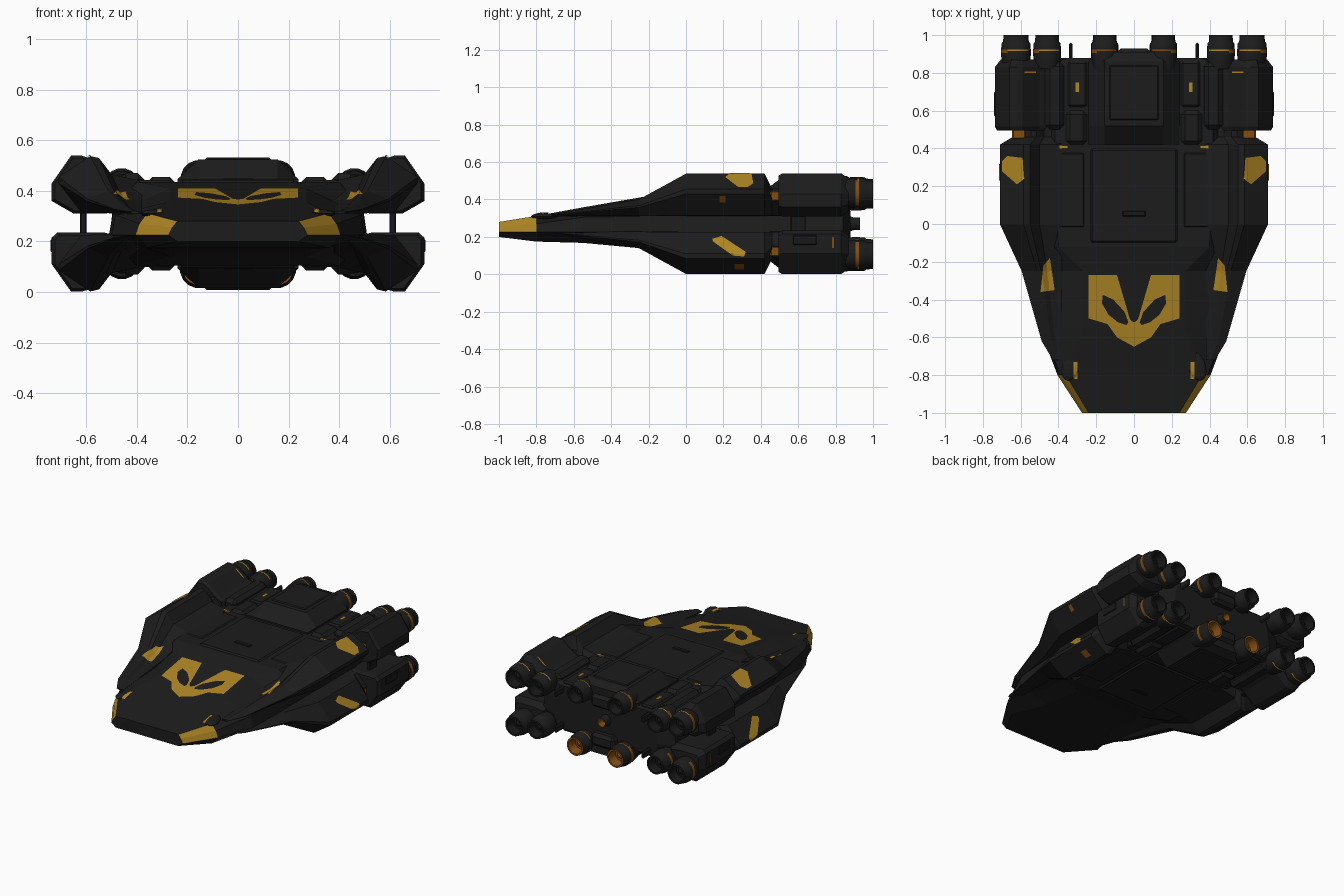
import bpy, bmesh, math
from mathutils import Vector
from mathutils.bvhtree import BVHTree

MID = 0.27  # height of the mirror plane between upper and lower hull

if "Cube" in bpy.data.objects:
    bpy.data.objects.remove(bpy.data.objects["Cube"])


def material(name, r, g, b):
    m = bpy.data.materials.new(name)
    m.use_nodes = True
    m.diffuse_color = (r, g, b, 1)
    shader = next(n for n in m.node_tree.nodes if n.type == "BSDF_PRINCIPLED")
    shader.inputs["Base Color"].default_value = (r, g, b, 1)
    shader.inputs["Roughness"].default_value = 0.8
    return m


DARK = material("charcoal hull", 0.0118, 0.0118, 0.0118)
DEEP = material("black trim", 0.009, 0.009, 0.009)
GOLD = material("gold paint", 0.43, 0.24, 0.018)
RUST = material("burnt orange", 0.22, 0.075, 0.006)


def finish(name, bm, mats, mirror="", bevel=0.0, smooth=False, rule=None, fix=True):
    """Turn a bmesh into an object that may mirror across x and the middle plane."""
    if fix:
        bmesh.ops.recalc_face_normals(bm, faces=bm.faces)
    bm.normal_update()
    if rule:
        for f in bm.faces:
            f.material_index = rule(f)
    bmesh.ops.translate(bm, verts=bm.verts, vec=(0, 0, -MID))
    me = bpy.data.meshes.new(name)
    bm.to_mesh(me)
    bm.free()
    for m in mats:
        me.materials.append(m)
    ob = bpy.data.objects.new(name, me)
    bpy.context.collection.objects.link(ob)
    ob.location.z = MID
    if smooth:
        bpy.ops.object.select_all(action="DESELECT")
        ob.select_set(True)
        bpy.context.view_layer.objects.active = ob
        bpy.ops.object.shade_smooth_by_angle(angle=math.radians(35))
    if bevel:
        b = ob.modifiers.new("bevel", "BEVEL")
        b.width, b.segments = bevel, 1
    if mirror:
        mod = ob.modifiers.new("mirror", "MIRROR")
        mod.use_axis = ("x" in mirror, False, "z" in mirror)
        mod.use_mirror_merge = False
    return ob


def loft(name, sections, mats=(DARK,), **kw):
    """Skin a list of (y, ring of x-z points) and cap both ends."""
    bm = bmesh.new()
    rings = [[bm.verts.new((x, y, z)) for x, z in ring] for y, ring in sections]
    n = len(rings[0])
    for a, b in zip(rings, rings[1:]):
        for i in range(n):
            j = (i + 1) % n
            bm.faces.new((a[i], a[j], b[j], b[i]))
    bm.faces.new(rings[0])
    bm.faces.new(rings[-1])
    return finish(name, bm, mats, **kw)


def both(half):
    return half + [(-x, z) for x, z in reversed(half)]


def box(name, x, y, z, mat=DARK, mirror="x", bevel=0.01):
    """Box given by its (low, high) span on each axis."""
    bm = bmesh.new()
    bmesh.ops.create_cube(bm, size=1)
    for v in bm.verts:
        v.co = [s[0] if c < 0 else s[1] for c, s in zip(v.co, (x, y, z))]
    return finish(name, bm, (mat,), mirror, bevel)


# Central hull: y, half width, flat half width, top, upper edge, lower edge, bottom
hull_rows = [
    (-1, .275, .24, .28, .255, .225, .2), (-.8, .405, .36, .312, .27, .225, .175),
    (-.55, .5, .27, .358, .305, .225, .168), (-.25, .51, .27, .41, .31, .23, .14),
    (-.12, .51, .4, .435, .33, .21, .105), (.84, .51, .43, .435, .33, .21, .105),
    (.88, .4, .36, .42, .33, .21, .12)]
hull = loft("central_hull",
            [(y, both([(t, bot), (w, lo), (w - .015, hi), (t, top)]))
             for y, w, t, top, hi, lo, bot in hull_rows],
            (DARK, GOLD),
            rule=lambda f: int(f.calc_center_median().y < -.85 and abs(f.normal.x) > .3
                               and f.normal.z > 0))


def scaled(ring, x0, z0, sx, sz):
    return [(x0 + (x - x0) * sx, z0 + (z - z0) * sz) for x, z in ring]


# Forward shoulders: one undercut ring, scaled along the length
shoulder = [(.38, .31), (.38, .44), (.5, .465), (.55, .53), (.585, .538),
            (.71, .455), (.71, .43), (.62, .315)]
shoulder_rows = ((-.72, .15, .05), (-.62, .33, .12), (-.25, .65, .4), (0, 1, 1),
                 (.42, 1, 1), (.46, .8, .65), (.55, .8, .65))
shoulders = loft("shoulder_pods",
                 [(y, scaled(shoulder, .38, .31, sx, sz)) for y, sx, sz in shoulder_rows],
                 mirror="xz")


# Rear engine pods
def engine_pods(name, ring, z0):
    rows = ((.495, .9), (.515, 1), (.83, 1), (.87, .75))
    return loft(name, [(y, scaled(ring, .61, z0, k, k)) for y, k in rows], mirror="x")


upper_pods = engine_pods("upper_engine_pods", [
    (.46, .32), (.46, .44), (.5, .46), (.59, .53), (.62, .54), (.66, .54),
    (.737, .43), (.737, .36), (.65, .31), (.53, .31)], .42)
lower_pods = engine_pods("lower_engine_pods", [
    (.46, .22), (.46, .1), (.5, .08), (.59, .01), (.62, .001), (.66, .001),
    (.737, .11), (.737, .215), (.715, .235), (.53, .235)], .12)

# Raised spine blocks, above and below
spine = loft("spine_block",
             [(y, both([(w, .4), (w, .445), (w * .65, h)]))
              for y, w, h in ((.42, .24, .446), (.52, .24, .525), (.86, .24, .525), (.91, .2, .5))],
             mirror="z")

# Nozzles: profile of (y, radius) turned about the engine axis
NOZZLE = [(.82, .85), (.86, .95), (.89, 1), (.905, 1), (.917, 1), (.925, 1), (.955, .97),
          (.965, .87), (1, .84), (1, .68), (.94, .52), (.94, .3), (.965, .1)]


def nozzle(name, x, z, radius, inner, trim, mirror, shift=0):
    bm = bmesh.new()
    sides = 16
    rings = []
    for y, r in NOZZLE:
        ring = []
        for i in range(sides):
            a = math.tau * (i + .5) / sides
            ring.append(bm.verts.new((x + radius * r * math.cos(a), y + shift,
                                      z + radius * r * math.sin(a))))
        rings.append(ring)
    for a, b in zip(rings, rings[1:]):
        for i in range(sides):
            j = (i + 1) % sides
            bm.faces.new((a[i], a[j], b[j], b[i]))
    bm.faces.new(rings[-1])

    def rule(f):
        c = f.calc_center_median()
        y = c.y - shift
        if y > .93 and math.hypot(c.x - x, c.z - z) < radius * .8:
            return 1
        if .905 < y < .925 and f.normal.x > .5:
            return 2
        return 3 if .917 < y < .925 and f.normal.z > .6 else 0
    return finish(name, bm, (DARK, inner, RUST, trim), mirror, smooth=True, rule=rule)


nozzle("outer_nozzles", .625, .435, .08, DEEP, GOLD, "xz")
nozzle("inner_nozzles", .46, .415, .075, DEEP, GOLD, "xz")
nozzle("upper_center_nozzles", .155, .45, .072, DEEP, RUST, "x")
nozzle("lower_center_nozzles", .155, .09, .075, RUST, RUST, "x")
nozzle("middle_nozzle", 0, MID, .04, RUST, RUST, "", -.07)

# Housings, panels and small fittings
box("nozzle_housing", (.37, .47), (.5, .86), (.38, .47), mirror="xz", bevel=.025)
box("shoulder_lump", (.25, .36), (.42, .6), (.4, .455), mirror="xz", bevel=.02)
box("deck_plate", (-.23, .23), (-.1, .4), (.42, .444), mirror="z")
box("side_deck_plate", (.26, .42), (-.02, .38), (.42, .441), mirror="xz")
box("rear_deck_plate", (.25, .35), (.62, .86), (.42, .445), mirror="xz")
box("deck_hatch", (-.06, .06), (.04, .07), (.43, .45), DEEP, mirror="z", bevel=.004)
box("spine_cover", (-.13, .13), (.55, .84), (.5, .532), mirror="z", bevel=.006)
box("nose_intake", (-.19, .19), (-1, -.9), (.215, .262), DEEP, mirror="", bevel=.004)
box("pod_side_panel", (.7, .742), (.57, .7), (.155, .21), DEEP, "x", .006)
box("pod_collar", (.575, .645), (.45, .5), (.39, .445), RUST, "xz", .006)
box("pod_strut", (.6, .625), (.56, .64), (.2, .34), DEEP, bevel=.003)
box("tail_fin", (.325, .345), (.85, .96), (.37, .42), mirror="xz", bevel=.008)
box("tail_block", (-.09, .09), (.86, .93), (.36, .45), mirror="z", bevel=.02)

# Low oval blisters on the nose
bm = bmesh.new()
bmesh.ops.create_uvsphere(bm, u_segments=16, v_segments=8, radius=1)
for v in bm.verts:
    v.co = (.33 + .05 * v.co.x - .02 * v.co.y, -.75 + .08 * v.co.y, .31 + .017 * v.co.z)
blister = finish("nose_blister", bm, (DARK,), "x", smooth=True)

# Painted markings: quads laid onto the surfaces below them
bpy.context.view_layer.update()
graph = bpy.context.evaluated_depsgraph_get()
trees = [BVHTree.FromObject(o, graph) for o in (
    hull, shoulders, upper_pods, lower_pods, spine, blister)]


def marking(name, quads, side=False, mat=GOLD):
    ray = Vector((-1, 0, 0)) if side else Vector((0, 0, -1))
    bm = bmesh.new()
    for q in quads:
        bm.faces.new([bm.verts.new((0, a, b) if side else (a, b, 0)) for a, b in q])
    bmesh.ops.subdivide_edges(bm, edges=bm.edges[:], cuts=7, use_grid_fill=True)
    lost = []
    for v in bm.verts:
        start = Vector((2, v.co.y, v.co.z - MID)) if side else Vector((v.co.x, v.co.y, 2))
        hits = [h for h in (t.ray_cast(start, ray) for t in trees) if h[0]]
        if hits:
            v.co = min(hits, key=lambda h: h[3])[0] - ray * .005 + Vector((0, 0, MID))
        else:
            lost.append(v)
    bmesh.ops.delete(bm, geom=lost, context="VERTS")
    bm.normal_update()
    for f in bm.faces:
        if f.normal.dot(ray) > 0:
            f.normal_flip()
    return finish(name, bm, (mat,), "x", fix=False)


def rect(x0, x1, y0, y1):
    return [(x0, y0), (x1, y0), (x1, y1), (x0, y1)]


# Mask on the nose with leaf-shaped eye holes
rim = [(.09, -.27), (.24, -.27), (.24, -.5), (.14, -.53), (.09, -.6), (0, -.65), (0, -.52), (.02, -.51)]
eye = [(.11, -.4), (.165, -.375), (.17, -.42), (.135, -.48), (.085, -.52), (.04, -.535), (.03, -.52), (.05, -.465)]
marking("nose_mask", [(rim[i - 1], rim[i], eye[i], eye[i - 1]) for i in range(len(rim))])
marking("cheek_mark", [[(.42, -.35), (.495, -.36), (.48, -.22), (.445, -.18)]])
marking("shoulder_mark", [[(.58, .24), (.62, .21), (.7, .28), (.7, .33)],
                          [(.58, .24), (.7, .33), (.67, .36), (.59, .35)]])
marking("blister_mark", [rect(.3, .32, -.82, -.73)])
marking("pod_top_line", [rect(.52, .58, .8, .808)])
marking("flank_stripe", [[(.14, .19), (.19, .205), (.32, .12), (.31, .095)],
                         [(.14, .19), (.31, .095), (.25, .1), (.145, .175)]], side=True)
marking("pod_flank_mark", [rect(.78, .79, .14, .2)], side=True, mat=RUST)
marking("keel_mark", [rect(.26, .31, .025, .055)], side=True, mat=RUST)
marking("undercut_mark", [rect(.18, .21, .385, .42)], side=True, mat=RUST)
box("deck_stripe", (.35, .41), (.4, .415), (.43, .443), GOLD, bevel=0)
box("rear_deck_stripe", (.29, .31), (.7, .75), (.44, .449), GOLD, bevel=0)
